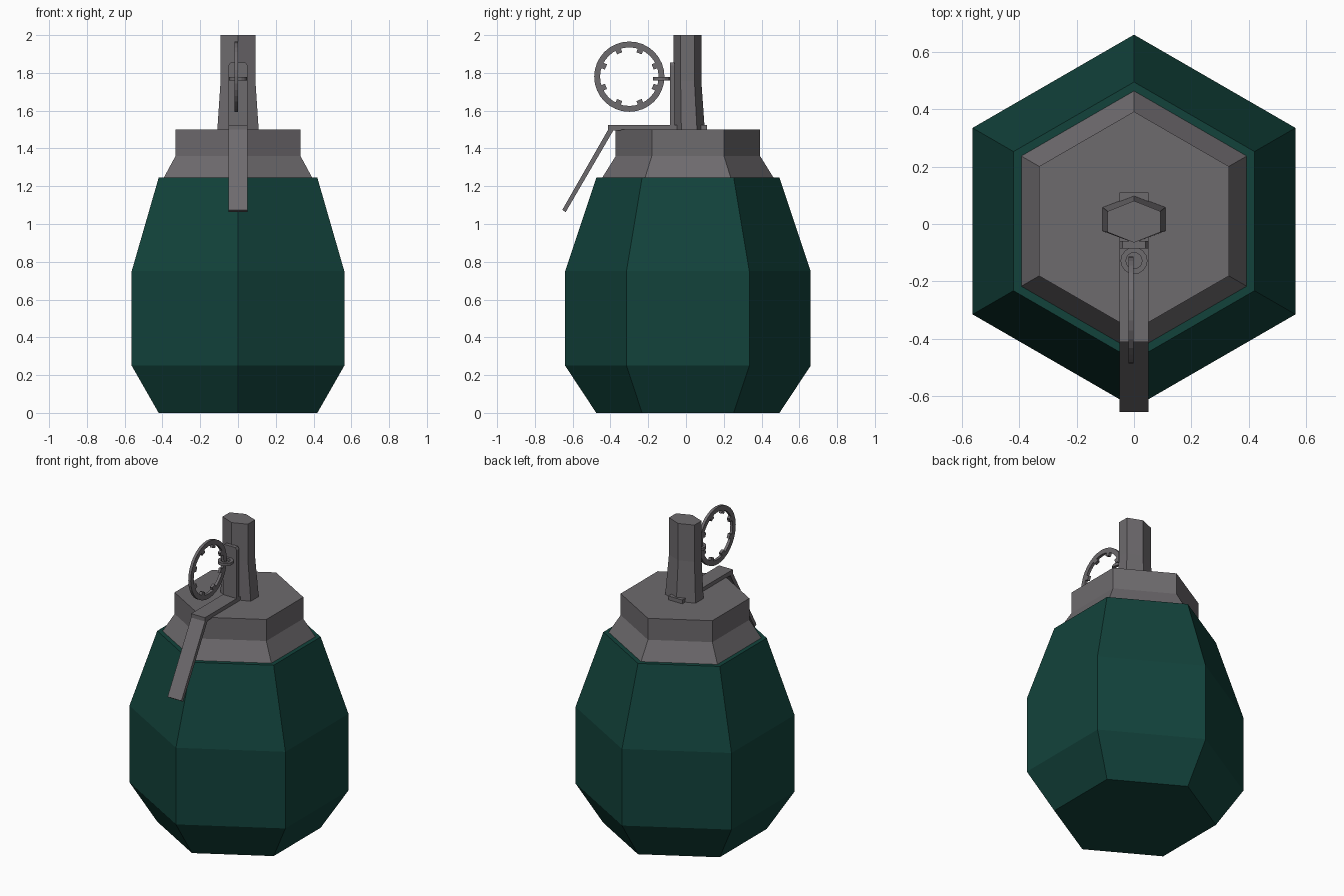
import bpy, bmesh, math
from mathutils import Matrix, Vector

cube = bpy.data.objects.get("Cube")
if cube:
    bpy.data.objects.remove(cube, do_unlink=True)


def material(name, rgb):
    m = bpy.data.materials.new(name)
    m.use_nodes = True
    m.diffuse_color = (*rgb, 1)
    m.node_tree.nodes["Principled BSDF"].inputs["Base Color"].default_value = (*rgb, 1)
    return m


GREEN = material("dark green", (0.006, 0.055, 0.044))
GREY = material("steel grey", (0.155, 0.145, 0.155))


def finish(name, bm, mat):
    bmesh.ops.recalc_face_normals(bm, faces=bm.faces)
    mesh = bpy.data.meshes.new(name)
    bm.to_mesh(mesh)
    bm.free()
    mesh.materials.append(mat)
    obj = bpy.data.objects.new(name, mesh)
    bpy.context.collection.objects.link(obj)
    return obj


def loft(name, rings, mat):
    """Capped stack of hexagons; each ring is (z, x radius, y radius, y centre)."""
    bm = bmesh.new()
    loops = []
    for z, rx, ry, cy in rings:
        angles = [math.radians(30 + 60 * i) for i in range(6)]
        loops.append([bm.verts.new((rx * math.cos(a), cy + ry * math.sin(a), z)) for a in angles])
    for low, high in zip(loops, loops[1:]):
        for i in range(6):
            j = (i + 1) % 6
            bm.faces.new((low[i], low[j], high[j], high[i]))
    bm.faces.new(loops[0])
    bm.faces.new(loops[-1])
    return finish(name, bm, mat)


def strip(name, outline, axis, lo, hi, mat):
    """Extrude a flat outline along x (outline in y, z) or y (outline in x, z)."""
    bm = bmesh.new()
    place = (lambda p, d: (d, *p)) if axis == "x" else (lambda p, d: (p[0], d, p[1]))
    face = bm.faces.new([bm.verts.new(place(p, lo)) for p in outline])
    new = bmesh.ops.extrude_face_region(bm, geom=[face])["geom"]
    shift = Vector(place((0, 0), hi - lo))
    bmesh.ops.translate(bm, verts=[v for v in new if isinstance(v, bmesh.types.BMVert)], vec=shift)
    return finish(name, bm, mat)


def hoop(bm, inner, outer, thick, segments):
    """Square-section ring around z."""
    loops = []
    for i in range(segments):
        a = math.tau * i / segments
        loops.append([bm.verts.new((r * math.cos(a), r * math.sin(a), z)) for r, z in
                      ((inner, -thick / 2), (outer, -thick / 2), (outer, thick / 2), (inner, thick / 2))])
    for i in range(segments):
        a, b = loops[i], loops[(i + 1) % segments]
        for k in range(4):
            n = (k + 1) % 4
            bm.faces.new((a[k], a[n], b[n], b[k]))


# Body and cap
CY = 0.01
loft("body", [(z, r, r, CY) for z, r in ((0, 0.485), (0.25, 0.65), (0.75, 0.65), (1.245, 0.485))], GREEN)
loft("cap", [(z, r, r, CY) for z, r in ((1.235, 0.46), (1.36, 0.382), (1.5, 0.382))], GREY)

# Fuse post, tapering to a straight top
S = math.cos(math.radians(30))
loft("fuse_post", [(1.49, 0.11 / S, 0.083, 0.017), (1.76, 0.092 / S, 0.073, 0.008),
                   (2.0, 0.092 / S, 0.073, 0.008)], GREY)

# Safety lever: flat base, bent arm and upright tab
strip("lever", [(0.11, 1.495), (0.11, 1.525), (-0.412, 1.525), (-0.412, 1.5),
                (-0.655, 1.075), (-0.637, 1.063), (-0.385, 1.495)], "x", -0.05, 0.05, GREY)
strip("lever_tab", [(-0.05, 1.5), (0.05, 1.5), (0.05, 1.84), (0.04, 1.855),
                    (-0.04, 1.855), (-0.05, 1.84)], "y", -0.085, -0.06, GREY)

# Small link holding the pull ring
bm = bmesh.new()
hoop(bm, 0.028, 0.047, 0.018, 16)
bmesh.ops.translate(bm, verts=bm.verts, vec=(0, -0.128, 1.77))
finish("ring_link", bm, GREY)

# Pull ring with inward teeth
bm = bmesh.new()
hoop(bm, 0.155, 0.186, 0.018, 32)
for i in range(8):
    turn = Matrix.Rotation(math.radians(22.5 + 45 * i), 4, "Z")
    bmesh.ops.create_cube(bm, size=1, matrix=turn @ Matrix.Translation((0.149, 0, 0))
                          @ Matrix.Diagonal((0.03, 0.03, 0.018, 1)))
bmesh.ops.transform(bm, verts=bm.verts, matrix=Matrix.Translation((-0.01, -0.3, 1.78))
                    @ Matrix.Rotation(math.radians(90), 4, "Y"))
finish("pull_ring", bm, GREY)
